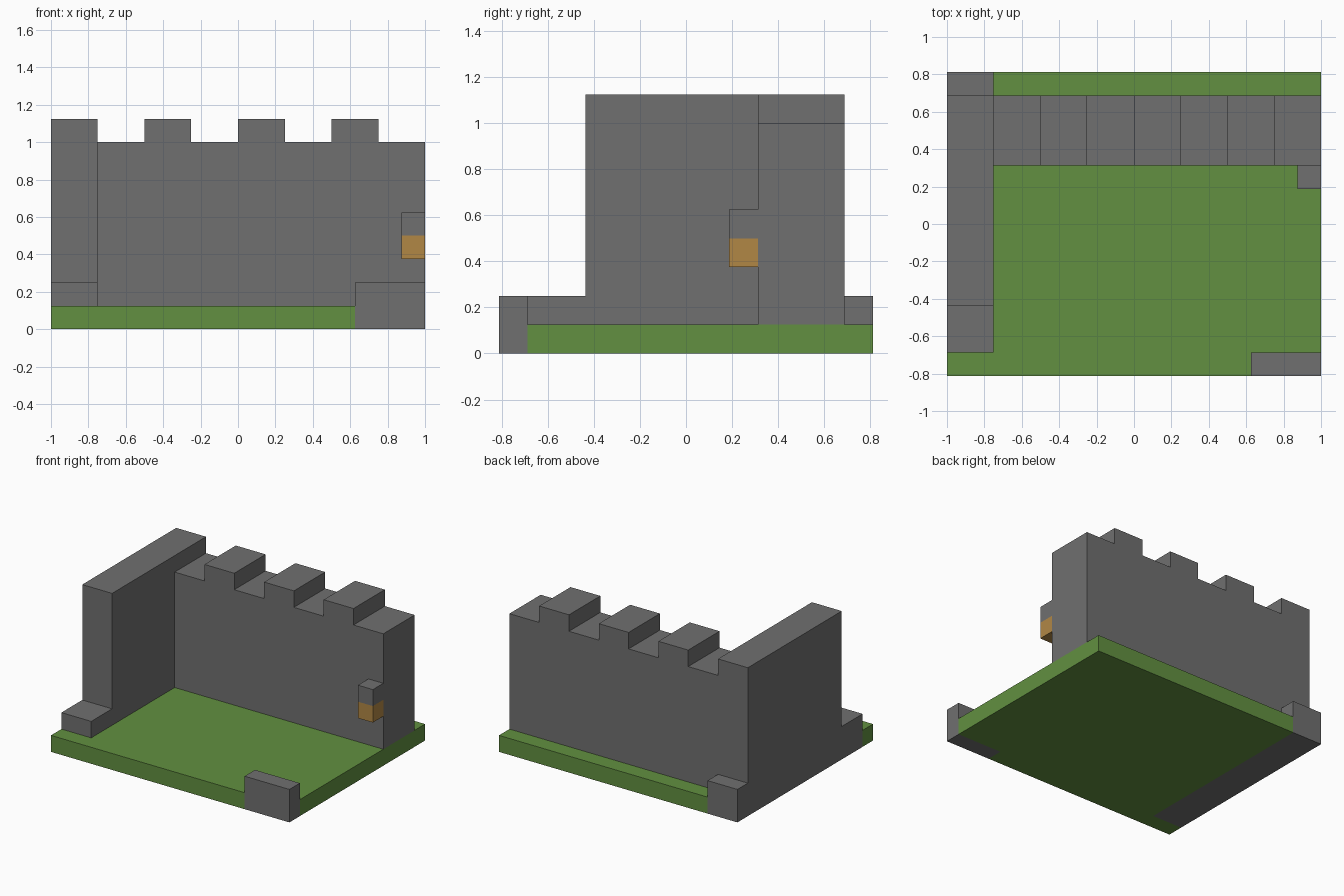
import bpy
import bmesh
from mathutils import Vector

if "Cube" in bpy.data.objects:
    bpy.data.objects.remove(bpy.data.objects["Cube"], do_unlink=True)

UNIT = 1 / 16  # everything sits on this grid


def material(name, rgb):
    mat = bpy.data.materials.new(name)
    mat.use_nodes = True
    colour = (*rgb, 1)
    mat.diffuse_color = colour
    mat.node_tree.nodes["Principled BSDF"].inputs["Base Color"].default_value = colour
    return mat


def prism(name, outline, axis, low, high, mat):
    """Extrude a flat outline along an axis, between two grid positions."""
    def place(a, b, depth):
        point = [a, b]
        point.insert(axis, depth)
        return Vector(point) * UNIT

    bm = bmesh.new()
    face = bm.faces.new([bm.verts.new(place(a, b, low)) for a, b in outline])
    extruded = bmesh.ops.extrude_face_region(bm, geom=[face], use_keep_orig=True)
    shift = Vector((0, 0, 0))
    shift[axis] = (high - low) * UNIT
    moved = [v for v in extruded["geom"] if isinstance(v, bmesh.types.BMVert)]
    bmesh.ops.translate(bm, vec=shift, verts=moved)
    bmesh.ops.recalc_face_normals(bm, faces=bm.faces)
    mesh = bpy.data.meshes.new(name)
    bm.to_mesh(mesh)
    bm.free()
    mesh.materials.append(mat)
    obj = bpy.data.objects.new(name, mesh)
    bpy.context.collection.objects.link(obj)
    return obj


def box(name, x, y, z, mat):
    outline = [(x[0], y[0]), (x[1], y[0]), (x[1], y[1]), (x[0], y[1])]
    return prism(name, outline, 2, *z, mat)


stone = material("grey stone", (0.16, 0.16, 0.16))
grass = material("green grass", (0.122, 0.279, 0.052))
flame = material("orange torch", (0.44, 0.245, 0.06))

# Grass slab, notched where stone reaches the ground
prism("grass_base",
      [(-16, -13), (10, -13), (10, -11), (16, -11),
       (16, 13), (-12, 13), (-12, -11), (-16, -11)], 2, 0, 2, grass)

# Side wall with a low step at each end
prism("side_wall",
      [(-11, 0), (13, 0), (13, 4), (11, 4),
       (11, 18), (-7, 18), (-7, 4), (-11, 4)], 0, -16, -12, stone)

# Back wall with battlements
outline = [(-12, 2), (16, 2), (16, 16)]
for left in (8, 0, -8):
    outline += [(left + 4, 16), (left + 4, 18), (left, 18), (left, 16)]
outline.append((-12, 16))
prism("back_wall", outline, 1, 5, 11, stone)

# Low corner stone at the front
box("corner_stone", (10, 16), (-13, -11), (0, 4), stone)

# Wall torch: orange below, stone above
box("torch_lower", (14, 16), (3, 5), (6, 8), flame)
box("torch_upper", (14, 16), (3, 5), (8, 10), stone)
